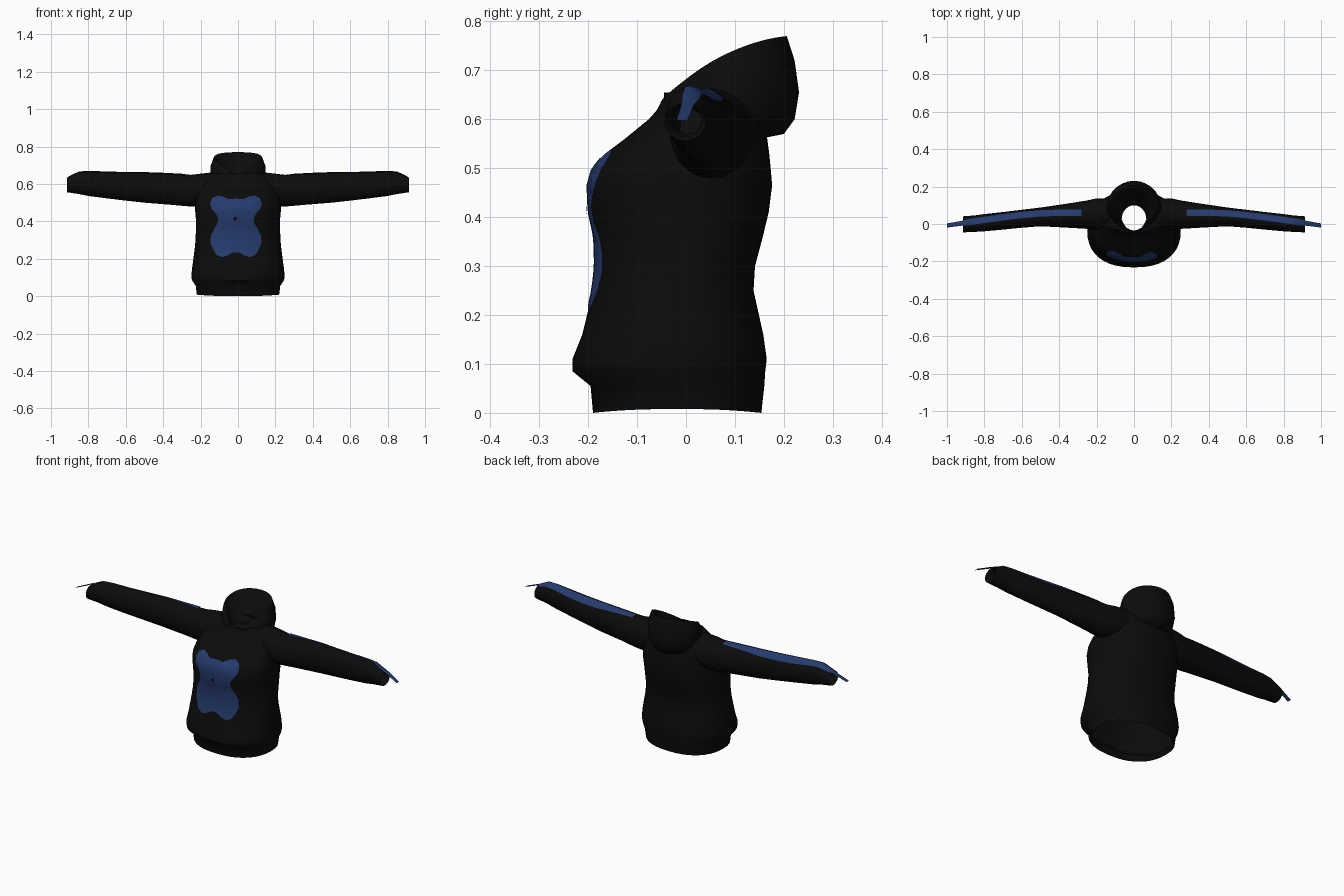
import bpy, bmesh
from math import sin, cos, pi, radians
from mathutils import Vector
from mathutils.bvhtree import BVHTree

cube = bpy.data.objects.get("Cube")
if cube:
    bpy.data.objects.remove(cube, do_unlink=True)


def material(name, rgb):
    m = bpy.data.materials.new(name)
    m.use_nodes = True
    m.diffuse_color = (*rgb, 1)
    bsdf = next(n for n in m.node_tree.nodes if n.type == 'BSDF_PRINCIPLED')
    bsdf.inputs["Base Color"].default_value = (*rgb, 1)
    bsdf.inputs["Roughness"].default_value = 0.9
    return m


black = material("black cloth", (0.0035, 0.0035, 0.0035))
blue = material("blue print", (0.019, 0.043, 0.155))


def finish(name, bm, mat):
    me = bpy.data.meshes.new(name)
    bm.to_mesh(me)
    bm.free()
    me.materials.append(mat)
    ob = bpy.data.objects.new(name, me)
    bpy.context.collection.objects.link(ob)
    bpy.ops.object.select_all(action='DESELECT')
    ob.select_set(True)
    bpy.context.view_layer.objects.active = ob
    bpy.ops.object.shade_smooth_by_angle(angle=radians(50))
    return ob


def loft(rings, closed=True):
    """Skin a list of equal-length point rings."""
    bm = bmesh.new()
    rows = [[bm.verts.new(p) for p in r] for r in rings]
    n = len(rows[0])
    for a, b in zip(rows, rows[1:]):
        for i in range(n if closed else n - 1):
            j = (i + 1) % n
            bm.faces.new((a[i], a[j], b[j], b[i]))
    bmesh.ops.recalc_face_normals(bm, faces=bm.faces)
    return bm


def angles(n):
    return [2 * pi * i / n for i in range(n)]


# Torso: z, half width, front y, back y
torso_rows = [
    (0.03, 0.205, -0.175, 0.14), (0.008, 0.22, -0.19, 0.154),
    (0.055, 0.226, -0.195, 0.16), (0.085, 0.246, -0.232, 0.162),
    (0.11, 0.25, -0.232, 0.165), (0.16, 0.244, -0.212, 0.158),
    (0.25, 0.232, -0.19, 0.138), (0.30, 0.227, -0.184, 0.141),
    (0.36, 0.225, -0.186, 0.157), (0.41, 0.225, -0.197, 0.169),
    (0.465, 0.23, -0.20, 0.176), (0.50, 0.228, -0.19, 0.173),
    (0.53, 0.222, -0.165, 0.17), (0.56, 0.212, -0.125, 0.166),
    (0.60, 0.20, -0.076, 0.16), (0.635, 0.175, -0.045, 0.148),
    (0.655, 0.13, -0.045, 0.13), (0.655, 0.08, -0.04, 0.11)]


def torso_ring(z, w, front, back):
    mid, half = (front + back) / 2, (back - front) / 2
    power = lambda v: abs(v) ** 0.85 * (1 if v > 0 else -1)
    lift = -0.008 if z == torso_rows[1][0] else 0     # hem dips at front and back
    return [(w * power(cos(a)), mid + half * power(sin(a)), z + lift * sin(a) ** 2)
            for a in angles(40)]


torso_bm = loft([torso_ring(*r) for r in torso_rows])
torso_tree = BVHTree.FromBMesh(torso_bm)
finish("torso", torso_bm, black)

# Hood lying back: front y, front z, back y, back z, half width, side lift
hood_rows = [
    (-0.05, 0.60, 0.10, 0.62, 0.066, 0), (-0.052, 0.635, 0.125, 0.66, 0.078, 0.005),
    (-0.045, 0.645, 0.165, 0.71, 0.105, 0.015), (-0.035, 0.652, 0.192, 0.762, 0.122, 0.025),
    (-0.045, 0.645, 0.206, 0.77, 0.132, 0.025), (-0.062, 0.615, 0.222, 0.72, 0.146, 0.03),
    (-0.075, 0.595, 0.231, 0.655, 0.148, 0.02), (-0.085, 0.58, 0.222, 0.60, 0.142, 0.02),
    (-0.085, 0.57, 0.20, 0.57, 0.135, 0.015), (-0.08, 0.565, 0.15, 0.56, 0.125, 0.01)]


def hood_ring(yf, zf, yb, zb, w, lift):
    ring = []
    for a in angles(28):
        t = (1 + sin(a)) / 2
        taper = 1 - 0.4 * max(0, -sin(a))       # pointed throat
        ring.append((w * cos(a) * taper, yf + (yb - yf) * t,
                     zf + (zb - zf) * t + lift * cos(a) ** 2))
    return ring


finish("hood", loft([hood_ring(*r) for r in hood_rows]), black)

# Sleeves: x, centre y, centre z, half depth, half height
sleeve_rows = [
    (0.13, 0.055, 0.578, 0.08, 0.085), (0.20, 0.052, 0.567, 0.085, 0.088),
    (0.25, 0.05, 0.564, 0.076, 0.085), (0.35, 0.045, 0.571, 0.065, 0.083),
    (0.50, 0.038, 0.58, 0.05, 0.08), (0.60, 0.028, 0.586, 0.048, 0.075),
    (0.70, 0.017, 0.593, 0.047, 0.07), (0.80, 0.007, 0.601, 0.046, 0.065),
    (0.85, 0.002, 0.605, 0.044, 0.059), (0.915, -0.002, 0.594, 0.043, 0.038),
    (0.905, -0.002, 0.594, 0.035, 0.03), (0.85, 0.002, 0.60, 0.03, 0.03)]

# Stripe over the sleeve, running on into a loose tab: x, centre y
stripe_path = [(0.28, 0.06), (0.4, 0.06), (0.5, 0.057), (0.6, 0.048),
               (0.7, 0.036), (0.8, 0.022), (0.85, 0.015), (0.90, 0.007)]

for side, label in ((1, "left"), (-1, "right")):
    bm = loft([[(side * x, y + ry * cos(a), z + rz * sin(a)) for a in angles(20)]
               for x, y, z, ry, rz in sleeve_rows])
    tree = BVHTree.FromBMesh(bm)
    finish(label + "_sleeve", bm, black)

    rows = []
    for (x0, y0), (x1, y1) in zip(stripe_path, stripe_path[1:]):
        for k in range(4):
            t = k / 4
            x, y = x0 + (x1 - x0) * t, y0 + (y1 - y0) * t
            row = []
            for off in (-0.017, -0.008, 0, 0.008, 0.017):
                hit = tree.ray_cast(Vector((side * x, y + off, 1)), Vector((0, 0, -1)))[0]
                row.append(hit + Vector((0, 0, 0.004)))
            rows.append(row)
    for x, y, z, w in ((0.92, 0.004, 0.632, 0.013), (1.0, -0.008, 0.598, 0.011)):
        rows.append([(side * x, y + w * s / 2, z) for s in range(-2, 3)])
    bm = loft(rows, closed=False)
    if sum(f.normal.z for f in bm.faces) < 0:
        bmesh.ops.reverse_faces(bm, faces=bm.faces)
    finish(label + "_sleeve_stripe", bm, blue)


# Chest print: right half of the outline, top to bottom, mirrored
def chest_point(x, z, gap):
    hit = torso_tree.ray_cast(Vector((x, -1, z)), Vector((0, 1, 0)))[0]
    return hit + Vector((0, -gap, 0))


half = [(0, 0.522), (0.04, 0.518), (0.07, 0.533), (0.10, 0.538), (0.127, 0.525),
        (0.138, 0.497), (0.13, 0.468), (0.11, 0.445), (0.096, 0.42), (0.098, 0.39),
        (0.116, 0.36), (0.134, 0.325), (0.136, 0.285), (0.122, 0.25), (0.105, 0.222),
        (0.075, 0.208), (0.045, 0.218), (0.02, 0.232), (0, 0.235)]
outline = half + [(-x, z) for x, z in half[-2:0:-1]]


def patch(name, points, cx, cz, gap, mat, steps):
    rings = [[chest_point(cx + x * k / steps, cz + (z - cz) * k / steps, gap)
              for x, z in points] for k in range(steps, 0, -1)]
    bm = loft(rings)
    bm.verts.ensure_lookup_table()
    bm.faces.new(bm.verts[-len(points):])
    bmesh.ops.recalc_face_normals(bm, faces=bm.faces)
    if sum(f.normal.y for f in bm.faces) > 0:
        bmesh.ops.reverse_faces(bm, faces=bm.faces)
    finish(name, bm, mat)


patch("chest_print", outline, -0.011, 0.39, 0.004, blue, 10)
dot = [(0.01 * cos(a), 0.415 + 0.01 * sin(a)) for a in angles(10)]
patch("print_dot", dot, -0.015, 0.415, 0.007, black, 2)
